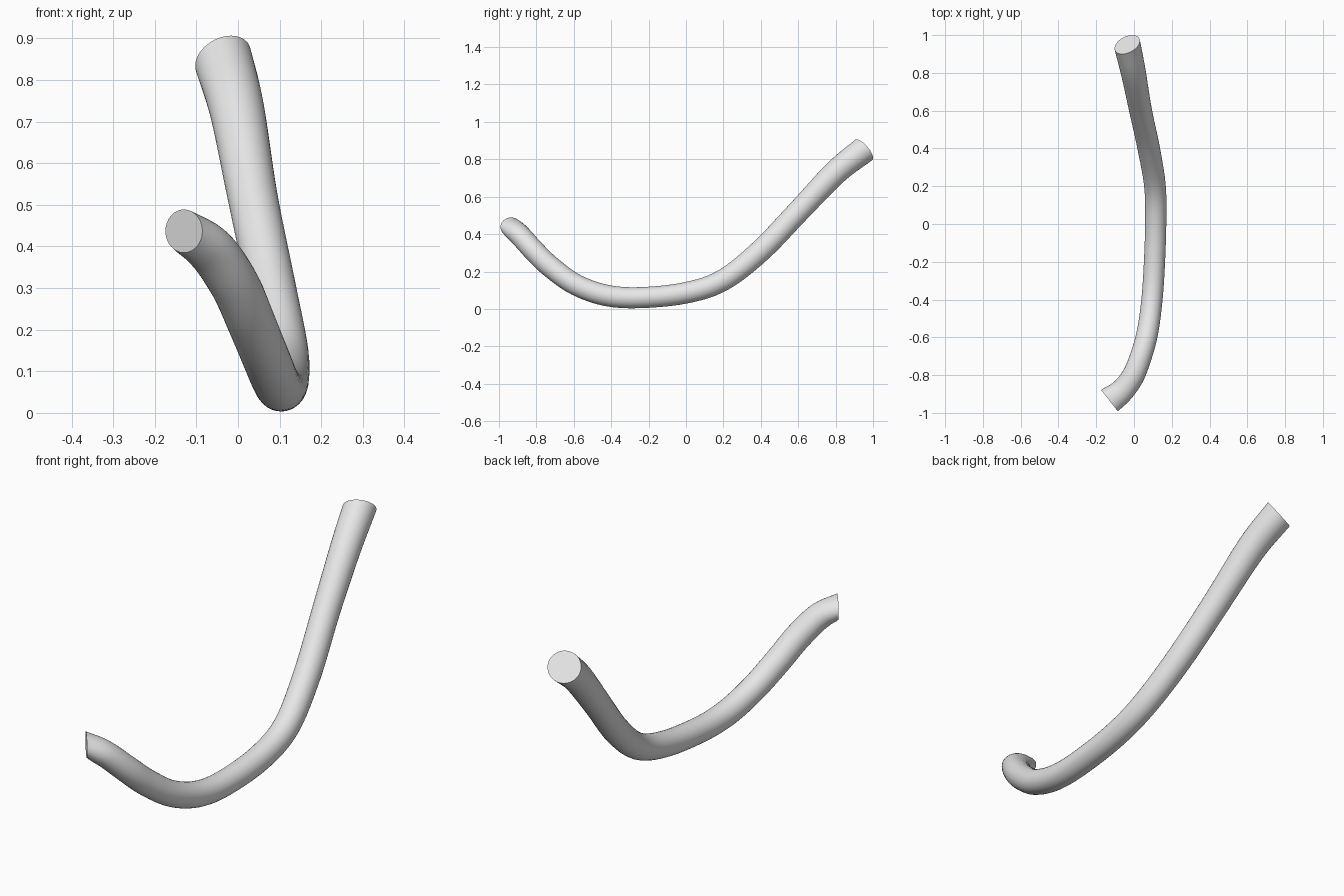
import bpy, bmesh, math
from mathutils import Vector

cube = bpy.data.objects.get("Cube")
if cube:
    bpy.data.objects.remove(cube, do_unlink=True)

# Path stations: x, y, z, horizontal radius, vertical radius
PATH = [
    (-0.130, -0.935, 0.437, 0.072, 0.052),
    (-0.065, -0.885, 0.391, 0.064, 0.056),
    (-0.008, -0.810, 0.308, 0.060, 0.058),
    (0.030, -0.720, 0.222, 0.058, 0.058),
    (0.068, -0.590, 0.130, 0.057, 0.057),
    (0.092, -0.430, 0.073, 0.056, 0.057),
    (0.106, -0.250, 0.060, 0.056, 0.056),
    (0.115, 0.000, 0.086, 0.056, 0.057),
    (0.111, 0.200, 0.155, 0.057, 0.058),
    (0.078, 0.400, 0.312, 0.059, 0.060),
    (0.035, 0.600, 0.520, 0.060, 0.061),
    (-0.003, 0.800, 0.730, 0.066, 0.066),
    (-0.036, 0.950, 0.850, 0.072, 0.071),
]
START_NORMAL = Vector((0.79, 0.62, 0.0)).normalized()
END_NORMAL = Vector((-0.36, 0.71, 0.60)).normalized()
STEPS, SIDES, BLEND = 6, 32, 5


def catmull(a, b, c, d, t):
    return 0.5 * (2 * b + (c - a) * t + (2 * a - 5 * b + 4 * c - d) * t * t
                  + (3 * b - a - 3 * c + d) * t ** 3)


def smooth_path(pts):
    """Spline through the stations, with mirrored end points."""
    first = tuple(2 * p - q for p, q in zip(pts[0], pts[1]))
    last = tuple(2 * p - q for p, q in zip(pts[-1], pts[-2]))
    ext = [first] + pts + [last]
    out = []
    for i in range(len(pts) - 1):
        for s in range(STEPS):
            out.append([catmull(*k, s / STEPS) for k in zip(*ext[i:i + 4])])
    out.append(list(pts[-1]))
    return out


def build_tube(name, stations, material):
    centres = [Vector(s[:3]) for s in stations]
    n = len(centres)
    bm = bmesh.new()
    rings = []
    for i, (c, s) in enumerate(zip(centres, stations)):
        tangent = (centres[min(i + 1, n - 1)] - centres[max(i - 1, 0)]).normalized()
        # Ease the ring planes into the cut directions at both ends
        tangent = tangent.lerp(START_NORMAL, max(0, 1 - i / BLEND))
        tangent = tangent.lerp(END_NORMAL, max(0, 1 - (n - 1 - i) / BLEND)).normalized()
        side = tangent.cross(Vector((0, 0, 1))).normalized()
        up = side.cross(tangent)
        rings.append([bm.verts.new(c + side * s[3] * math.cos(a) + up * s[4] * math.sin(a))
                      for a in (math.tau * k / SIDES for k in range(SIDES))])
    for r0, r1 in zip(rings, rings[1:]):
        for k in range(SIDES):
            j = (k + 1) % SIDES
            bm.faces.new((r0[k], r0[j], r1[j], r1[k]))
    # Flat end caps
    bm.faces.new(rings[0])
    bm.faces.new(rings[-1])
    bmesh.ops.recalc_face_normals(bm, faces=bm.faces[:])
    mesh = bpy.data.meshes.new(name)
    bm.to_mesh(mesh)
    bm.free()
    mesh.materials.append(material)
    obj = bpy.data.objects.new(name, mesh)
    bpy.context.collection.objects.link(obj)
    return obj


# Single plain grey
grey = bpy.data.materials.new("light_grey")
grey.use_nodes = True
colour = (0.8, 0.8, 0.8, 1.0)
grey.diffuse_color = colour
grey.node_tree.nodes["Principled BSDF"].inputs["Base Color"].default_value = colour

# Curved tube with flat cut ends
tube = build_tube("curved_tube", smooth_path(PATH), grey)
bpy.ops.object.select_all(action='DESELECT')
tube.select_set(True)
bpy.context.view_layer.objects.active = tube
bpy.ops.object.shade_smooth_by_angle(angle=math.radians(40))
